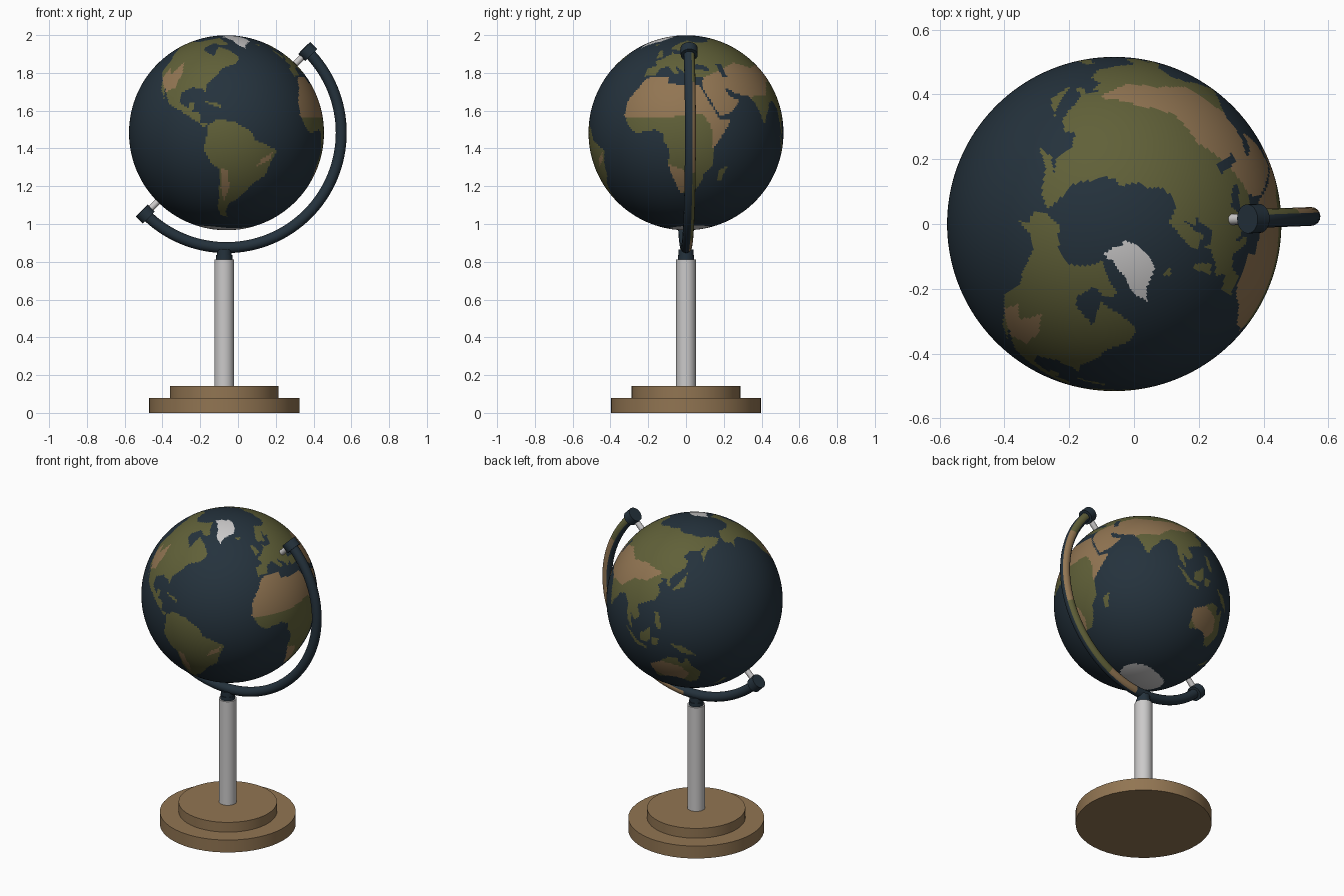
import bpy, bmesh, math
from mathutils import Vector

if "Cube" in bpy.data.objects:
    bpy.data.objects.remove(bpy.data.objects["Cube"])

C = Vector((-0.061, 0, 1.483))      # globe centre
R = 0.516                           # globe radius
STAND_X = -0.073
LON_SHIFT = 23                      # longitude facing +x
LEAN = math.radians(2.2)            # slight turn of the arm about z


def material(name, rgb):
    m = bpy.data.materials.new(name)
    m.diffuse_color = (*rgb, 1)
    m.use_nodes = True
    m.node_tree.nodes["Principled BSDF"].inputs["Base Color"].default_value = m.diffuse_color
    return m


navy = material("navy", (0.018, 0.032, 0.046))
green = material("olive_green", (0.118, 0.118, 0.040))
tan = material("tan", (0.285, 0.178, 0.085))
white = material("pale_grey", (0.60, 0.59, 0.59))
PALETTE = [navy, green, tan, white]
SEA, LAND, DRY, ICE = range(4)


def finish(bm, name, mats):
    bmesh.ops.recalc_face_normals(bm, faces=bm.faces)
    me = bpy.data.meshes.new(name)
    bm.to_mesh(me)
    bm.free()
    for m in mats:
        me.materials.append(m)
    ob = bpy.data.objects.new(name, me)
    bpy.context.collection.objects.link(ob)
    bpy.ops.object.select_all(action='DESELECT')
    bpy.context.view_layer.objects.active = ob
    ob.select_set(True)
    bpy.ops.object.shade_smooth_by_angle(angle=math.radians(35))
    return ob


def rod(name, a, b, radius, mat, sides=32):
    """Cylinder between two points."""
    a, b = Vector(a), Vector(b)
    bm = bmesh.new()
    bmesh.ops.create_cone(bm, cap_ends=True, segments=sides, radius1=radius,
                          radius2=radius, depth=(b - a).length)
    ob = finish(bm, name, [mat])
    ob.rotation_mode = 'QUATERNION'
    ob.rotation_quaternion = (b - a).to_track_quat('Z', 'Y')
    ob.location = (a + b) / 2
    return ob


# ---- painted map: patches in (longitude, latitude), later ones on top ----
patches = []


def patch(kind, pts):
    # the map sits a little low towards the equator
    pts = [(x, y - 4.5 * min(1, max(0, (60 - y) / 60))) for x, y in pts]
    xs, ys = [p[0] for p in pts], [p[1] for p in pts]
    patches.append((kind, pts, min(xs), max(xs), min(ys), max(ys)))


def inside(x, y, pts):
    hit = False
    for (x1, y1), (x2, y2) in zip(pts, pts[1:] + pts[:1]):
        if (y1 > y) != (y2 > y) and x < (x2 - x1) * (y - y1) / (y2 - y1) + x1:
            hit = not hit
    return hit


# north america
patch(LAND, [(-166, 61), (-166, 66), (-156, 71), (-133, 69), (-115, 69), (-95, 74), (-85, 77),
             (-75, 72), (-63, 65), (-75, 64), (-85, 67), (-94, 61), (-93, 58), (-82, 54),
             (-79, 52), (-77, 62), (-68, 59), (-62, 57), (-55, 51), (-60, 46), (-70, 43),
             (-75, 37), (-81, 31), (-80, 26), (-83, 29), (-90, 30), (-97, 27), (-97, 21),
             (-91, 18), (-90, 21), (-87, 21), (-88, 16), (-83, 15), (-83, 10), (-78, 9),
             (-80, 7), (-86, 11), (-95, 16), (-105, 20), (-113, 31), (-110, 23), (-115, 29),
             (-118, 34), (-124, 40), (-124, 48), (-132, 55), (-140, 60), (-150, 60),
             (-160, 55), (-157, 59)])
# south america
patch(LAND, [(-78, 8), (-72, 12), (-62, 10), (-52, 5), (-50, 0), (-44, -2), (-35, -6), (-39, -14),
             (-41, -22), (-48, -26), (-54, -34), (-58, -38), (-65, -42), (-68, -50), (-66, -55),
             (-73, -53), (-75, -46), (-73, -37), (-71, -18), (-76, -14), (-81, -5), (-79, 1)])
# africa
patch(LAND, [(-6, 36), (10, 37), (11, 33), (20, 31), (32, 31), (36, 24), (43, 12), (51, 12),
             (46, 4), (40, -4), (40, -15), (35, -20), (33, -27), (27, -34), (19, -34), (14, -22),
             (12, -14), (13, -6), (9, 1), (9, 4), (4, 6), (-8, 4), (-13, 8), (-17, 14),
             (-16, 22), (-10, 30)])
# europe
patch(LAND, [(-9, 37), (-9, 43), (-1, 44), (-4, 48), (3, 51), (8, 54), (9, 57), (11, 54), (20, 55),
             (24, 59), (29, 60), (22, 61), (25, 65), (18, 61), (16, 57), (11, 59), (6, 59),
             (6, 62), (14, 67), (25, 71), (40, 67), (62, 69), (62, 40), (36, 36), (28, 37),
             (27, 40), (23, 37), (20, 41), (13, 45), (18, 40), (16, 38), (9, 44), (3, 43), (0, 38)])
# asia
patch(LAND, [(60, 69), (70, 73), (80, 73), (104, 77), (113, 74), (140, 73), (160, 70), (180, 69),
             (190, 66), (180, 62), (170, 60), (163, 58), (157, 51), (156, 57), (163, 62),
             (155, 59), (142, 59), (136, 54), (141, 52), (140, 47), (130, 42), (127, 39),
             (129, 35), (126, 35), (125, 39), (118, 39), (122, 37), (119, 34), (122, 30),
             (119, 25), (110, 21), (106, 19), (109, 12), (105, 9), (101, 13), (103, 2), (98, 9),
             (97, 17), (92, 22), (87, 21), (80, 14), (77, 8), (73, 17), (70, 22), (66, 25),
             (57, 26), (50, 30), (51, 25), (59, 22), (52, 16), (44, 13), (35, 28), (34, 32),
             (36, 37), (58, 45)])
# australia
patch(LAND, [(114, -22), (122, -18), (130, -12), (136, -12), (137, -16), (140, -17), (142, -11),
             (146, -19), (153, -26), (150, -37), (144, -38), (137, -34), (130, -32), (116, -35)])
# islands
patch(LAND, [(44, -25), (47, -25), (50, -15), (44, -18)])
patch(LAND, [(-24, 65), (-14, 65), (-19, 63)])
patch(LAND, [(-5, 50), (1, 52), (-3, 58), (-6, 57)])
patch(LAND, [(130, 32), (140, 35), (142, 44), (139, 40), (133, 35)])
patch(LAND, [(120, 18), (123, 18), (126, 7), (122, 8)])
patch(LAND, [(95, 6), (106, -4), (114, -7), (114, -9), (105, -7)])
patch(LAND, [(109, 1), (117, 7), (118, 1), (115, -4), (110, -3)])
patch(LAND, [(119, 1), (124, 1), (122, -5), (119, -5)])
patch(LAND, [(131, -1), (141, -3), (150, -10), (140, -8)])
patch(LAND, [(167, -46), (172, -44), (178, -38), (174, -36), (171, -42)])
patch(LAND, [(-84, 22.5), (-70, 20), (-70, 18), (-78, 20.5)])
# dry regions (only painted over land)
patch(DRY, [(-120, 35), (-117, 43), (-112, 38), (-106, 47), (-102, 40), (-103, 30), (-110, 27),
            (-115, 32)])
patch(DRY, [(-70, -17), (-66, -18), (-65, -30), (-69, -40), (-71, -30)])
patch(DRY, [(-38, -7), (-39, -11), (-48, -16), (-45, -11)])
patch(DRY, [(-20, 13), (15, 13), (33, 15), (38, 8), (39, -4), (50, -2), (62, 20), (72, 25),
            (85, 25), (95, 33), (108, 35), (120, 42), (100, 45), (84, 43), (67, 47), (51, 42),
            (40, 38), (34, 36), (20, 36), (10, 39), (5, 37), (-20, 36)])
patch(DRY, [(11, -14), (22, -18), (24, -27), (20, -36), (10, -30)])
patch(DRY, [(112, -20), (125, -17), (138, -20), (144, -28), (138, -36), (125, -34), (112, -28)])
# inland seas, northern ice
patch(SEA, [(28, 42), (31, 46), (40, 44), (41, 41)])
patch(SEA, [(48, 46), (53, 46), (54, 37), (50, 37)])
patch(ICE, [(-44, 60), (-52, 65), (-55, 71), (-68, 77), (-88, 79), (-70, 82), (-32, 83), (-20, 80),
            (-20, 73), (-25, 69), (-40, 65)])


def map_colour(n):
    lat = math.degrees(math.asin(max(-1, min(1, n.z))))
    lon = (math.degrees(math.atan2(n.y, n.x)) + LON_SHIFT + 170) % 360 - 170
    if lat < -75 + 3 * math.sin(math.radians(2 * lon)):   # southern ice cap
        return ICE
    colour = SEA
    for kind, pts, x0, x1, y0, y1 in patches:
        if x0 <= lon <= x1 and y0 <= lat <= y1 and not (kind == DRY and colour != LAND):
            if inside(lon, lat, pts):
                colour = kind
    return colour


# ---- globe ----
bm = bmesh.new()
bmesh.ops.create_uvsphere(bm, u_segments=320, v_segments=160, radius=R)
for f in bm.faces:
    f.material_index = map_colour(f.calc_center_median().normalized())
finish(bm, "globe", PALETTE).location = C

# ---- half-ring arm with map colours on its outer back side ----
ARM_R, TUBE, STEPS, SIDES = 0.608, 0.029, 64, 16


def radial(a):
    return Vector((math.cos(a) * math.cos(LEAN), math.cos(a) * math.sin(LEAN), math.sin(a)))


side = Vector((-math.sin(LEAN), math.cos(LEAN), 0))
bm = bmesh.new()
rings = []
for i in range(STEPS + 1):
    d = radial(math.radians(45 - 180 * i / STEPS))
    ring = []
    for j in range(SIDES):
        t = 2 * math.pi * j / SIDES
        ring.append(bm.verts.new(C + d * (ARM_R + TUBE * math.cos(t)) + side * TUBE * math.sin(t)))
    rings.append(ring)
for i in range(STEPS):
    a = 45 - 180 * (i + 0.5) / STEPS
    for j in range(SIDES):
        k = (j + 1) % SIDES
        f = bm.faces.new((rings[i][j], rings[i][k], rings[i + 1][k], rings[i + 1][j]))
        if 1 <= j <= 4 and -85 < a < 42:
            f.material_index = DRY if -20 < a < 25 or a < -65 else LAND
bm.faces.new(rings[0])
bm.faces.new(rings[-1])
finish(bm, "arm", PALETTE)

# ---- end knobs and axle pins ----
for label, deg in (("upper", 45), ("lower", -135)):
    d = radial(math.radians(deg))
    tangent = radial(math.radians(deg + 90))
    p = C + d * ARM_R
    rod(label + "_knob", p - tangent * 0.026, p + tangent * 0.026, 0.045, navy, 24)
    rod(label + "_pin", C + d * (R - 0.02), p, 0.017, white, 16)

# ---- stand ----
for name, z0, z1, r, mat in (("base_lower", 0, 0.08, 0.398, tan),
                             ("base_upper", 0.08, 0.143, 0.288, tan),
                             ("post", 0.143, 0.812, 0.052, white),
                             ("collar_lower", 0.812, 0.835, 0.043, navy),
                             ("collar_upper", 0.835, 0.865, 0.039, navy)):
    rod(name, (STAND_X, 0, z0), (STAND_X, 0, z1), r, mat, 48)
